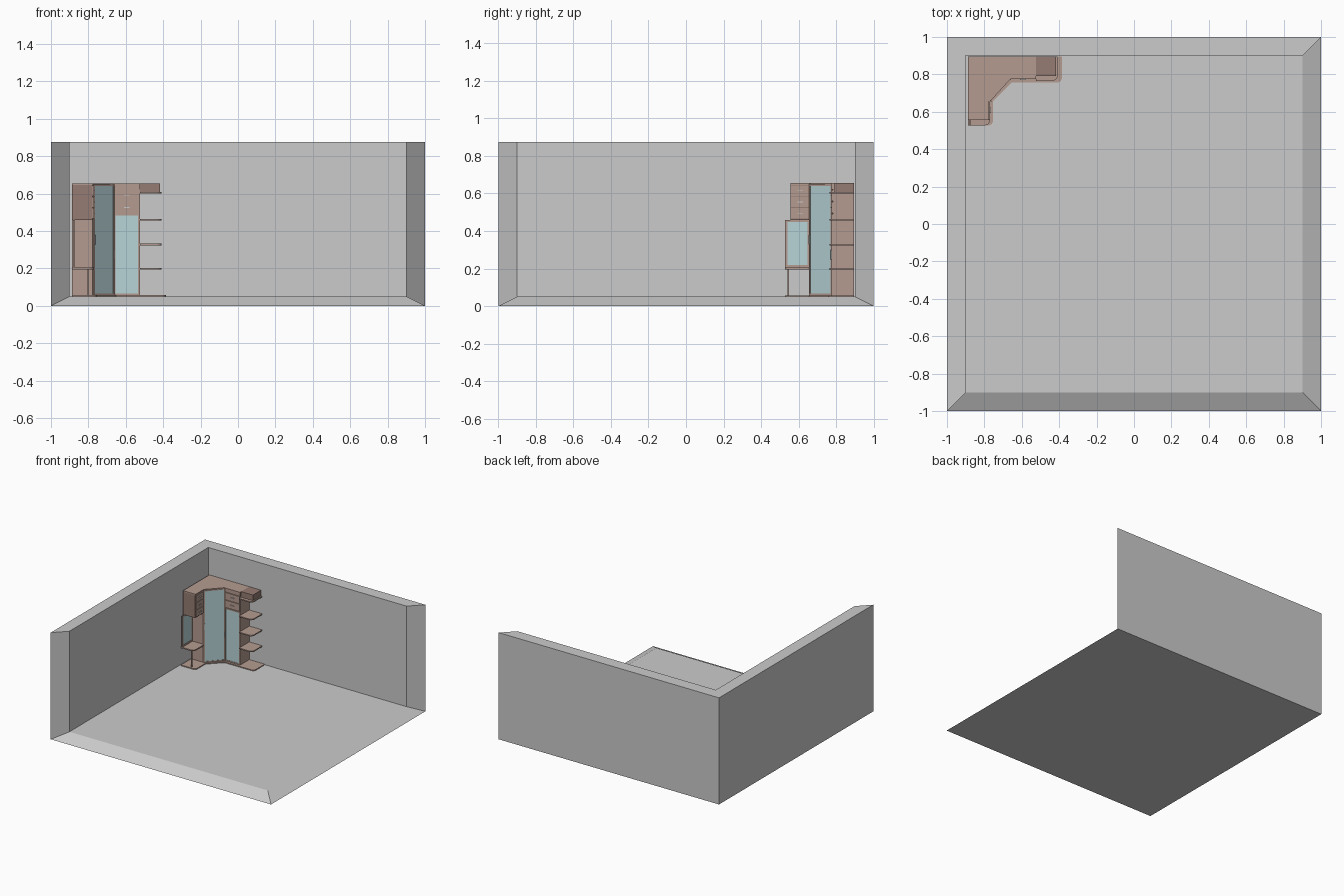
import bpy, bmesh
from math import atan2, hypot
from mathutils import Matrix, Vector

if "Cube" in bpy.data.objects:
    bpy.data.objects.remove(bpy.data.objects["Cube"])


def material(name, rgb):
    m = bpy.data.materials.new(name)
    m.diffuse_color = (*rgb, 1)
    m.use_nodes = True
    m.node_tree.nodes["Principled BSDF"].inputs["Base Color"].default_value = m.diffuse_color
    return m


WOOD = material("wood", (0.46, 0.33, 0.28))
DARK = material("dark_wood", (0.30, 0.20, 0.17))
GLASS = material("mirror_glass", (0.48, 0.66, 0.68))
METAL = material("handle_metal", (0.7, 0.7, 0.7))


def finish(name, bm, mat=None, matrix=Matrix()):
    bmesh.ops.recalc_face_normals(bm, faces=bm.faces)
    me = bpy.data.meshes.new(name)
    bm.to_mesh(me)
    bm.free()
    ob = bpy.data.objects.new(name, me)
    bpy.context.collection.objects.link(ob)
    ob.matrix_world = matrix
    if mat:
        me.materials.append(mat)
    return ob


def prism(name, pts, z0, z1, mat=None, rounded=(), r=0.025, matrix=Matrix()):
    """Extruded outline; corners listed in rounded get a radius."""
    bm = bmesh.new()
    low = [bm.verts.new((x, y, z0)) for x, y in pts]
    top = [bm.verts.new((x, y, z1)) for x, y in pts]
    n = len(pts)
    bm.faces.new(low)
    bm.faces.new(top)
    for i in range(n):
        j = (i + 1) % n
        bm.faces.new((low[i], low[j], top[j], top[i]))
    if rounded:
        edges = [bm.edges.get((low[i], top[i])) for i in rounded]
        bmesh.ops.bevel(bm, geom=edges, offset=r, segments=5, profile=0.5, affect='EDGES')
    return finish(name, bm, mat, matrix)


def box(name, x0, x1, y0, y1, z0, z1, mat=None, matrix=Matrix()):
    return prism(name, [(x0, y0), (x1, y0), (x1, y1), (x0, y1)], z0, z1, mat, matrix=matrix)


def front_frame(p, q):
    """Local frame: x runs from p to q, -y points out of the front."""
    w = hypot(q[0] - p[0], q[1] - p[1])
    a = atan2(q[1] - p[1], q[0] - p[0])
    return w, Matrix.Translation(Vector((*p, 0))) @ Matrix.Rotation(a, 4, 'Z')


def mirror_door(name, p, q, z0, z1, f=0.010, handle=None):
    w, m = front_frame(p, q)
    for side, x in (("left", 0), ("right", w - f)):
        box(f"{name}_stile_{side}", x, x + f, -0.008, 0, z0, z1, WOOD, m)
    for side, z in (("bottom", z0), ("top", z1 - f)):
        box(f"{name}_rail_{side}", f, w - f, -0.008, 0, z, z + f, WOOD, m)
    box(name + "_mirror", f, w - f, -0.005, 0, z0 + f, z1 - f, GLASS, m)
    if handle is not None:
        zc = (z0 + z1) / 2
        x = handle * w
        box(name + "_handle", x - 0.002, x + 0.002, -0.014, -0.008, zc - 0.025, zc + 0.025, METAL, m)


def drawers(name, p, q, z0, z1, n):
    w, m = front_frame(p, q)
    h = (z1 - z0) / n
    for i in range(n):
        a, b = z0 + i * h + 0.002, z0 + (i + 1) * h - 0.002
        zc = (a + b) / 2
        box(f"{name}_{i+1}", 0.003, w - 0.003, -0.007, 0, a, b, WOOD, m)
        box(f"{name}_handle_{i+1}", w / 2 - 0.015, w / 2 + 0.015, -0.013, -0.007,
            zc - 0.002, zc + 0.002, METAL, m)


# Room corner: floor slab and two walls with mitred free ends
S, I, H, F = 1.0, 0.9, 0.875, 0.05
bm = bmesh.new()


def corners(s, z):
    floor = [bm.verts.new(v) for v in ((-s, -s, z), (s, -s, z), (s, s, z), (-s, s, z))]
    upper = [bm.verts.new(v) for v in ((-s, -s, H), (-s, s, H), (s, s, H))]
    return floor + upper


o, n = corners(S, 0), corners(I, F)
for v in (o, n):
    for f in ((0, 1, 2, 3), (0, 3, 5, 4), (3, 2, 6, 5)):
        bm.faces.new([v[i] for i in f])
for i, j in ((0, 1), (1, 2), (2, 6), (6, 5), (5, 4), (4, 0)):
    bm.faces.new((o[i], o[j], n[j], n[i]))
finish("room_corner", bm)

# Cabinet limits
L, B, T = -0.888, 0.896, 0.655
XW, YW = -0.778, 0.66      # left wing front, corner unit side
XB, YB = -0.666, 0.783     # corner/back unit joint, back unit front
XR = -0.525                # back unit right side

# Plinth board with rounded free ends
prism("base_board", [(L, 0.527), (-0.754, 0.527), (-0.754, 0.655), (-0.652, 0.757),
                     (-0.385, 0.757), (-0.385, B), (L, B)], 0.047, 0.057, WOOD, (1, 4))

# Corner wardrobe with diagonal mirror door
prism("corner_wardrobe", [(L, YW), (XW, YW), (XB, YB), (XB, B), (L, B)], 0.057, 0.645, WOOD)
mirror_door("corner_door", (XW + 0.002, YW), (XB, YB - 0.002), 0.057, 0.65, 0.009, 0.04)

# Back wardrobe: mirror door below, two drawers above
box("back_wardrobe", XB, XR, YB, B, 0.057, 0.645, WOOD)
mirror_door("back_door", (XB + 0.002, YB), (XR, YB), 0.057, 0.492, 0.010, 0.04)
drawers("back_drawer", (XB, YB), (XR, YB), 0.494, 0.62, 2)
box("back_cornice", XB, XR, YB - 0.007, YB, 0.622, 0.645, WOOD)

# Top board over the whole cabinet
prism("top_board", [(L, 0.556), (-0.775, 0.556), (-0.775, 0.662), (-0.668, 0.774),
                    (XR, 0.774), (XR, B), (L, B)], 0.645, T, WOOD)

# Open end shelves on the right, with a small top box
for i, z in enumerate((0.195, 0.325, 0.457, 0.602)):
    prism(f"end_shelf_{i+1}", [(XR, 0.765), (-0.408, 0.765), (-0.408, B), (XR, B)],
          z - 0.002, z + 0.007, WOOD, (1,), 0.03)
box("end_top_box", XR, -0.418, 0.79, B, 0.609, T, DARK)

# Left wing: drawer box over a dressing niche
box("wing_drawer_box", L, XW, 0.556, YW, 0.46, 0.645, DARK)
w0, w1 = (XW, 0.556), (XW, YW)
drawers("wing_drawer", w0, w1, 0.465, 0.645, 3)

# Niche: wall mirror, rounded shelf and post
mirror_door("niche", (L + 0.006, 0.527), (L + 0.006, YW), 0.205, 0.46, 0.013)
prism("niche_shelf", [(L, 0.527), (-0.77, 0.527), (-0.77, YW), (L, YW)],
      0.195, 0.205, WOOD, (1,), 0.03)
box("niche_post", -0.804, -0.796, 0.541, 0.549, 0.057, 0.195, WOOD)
